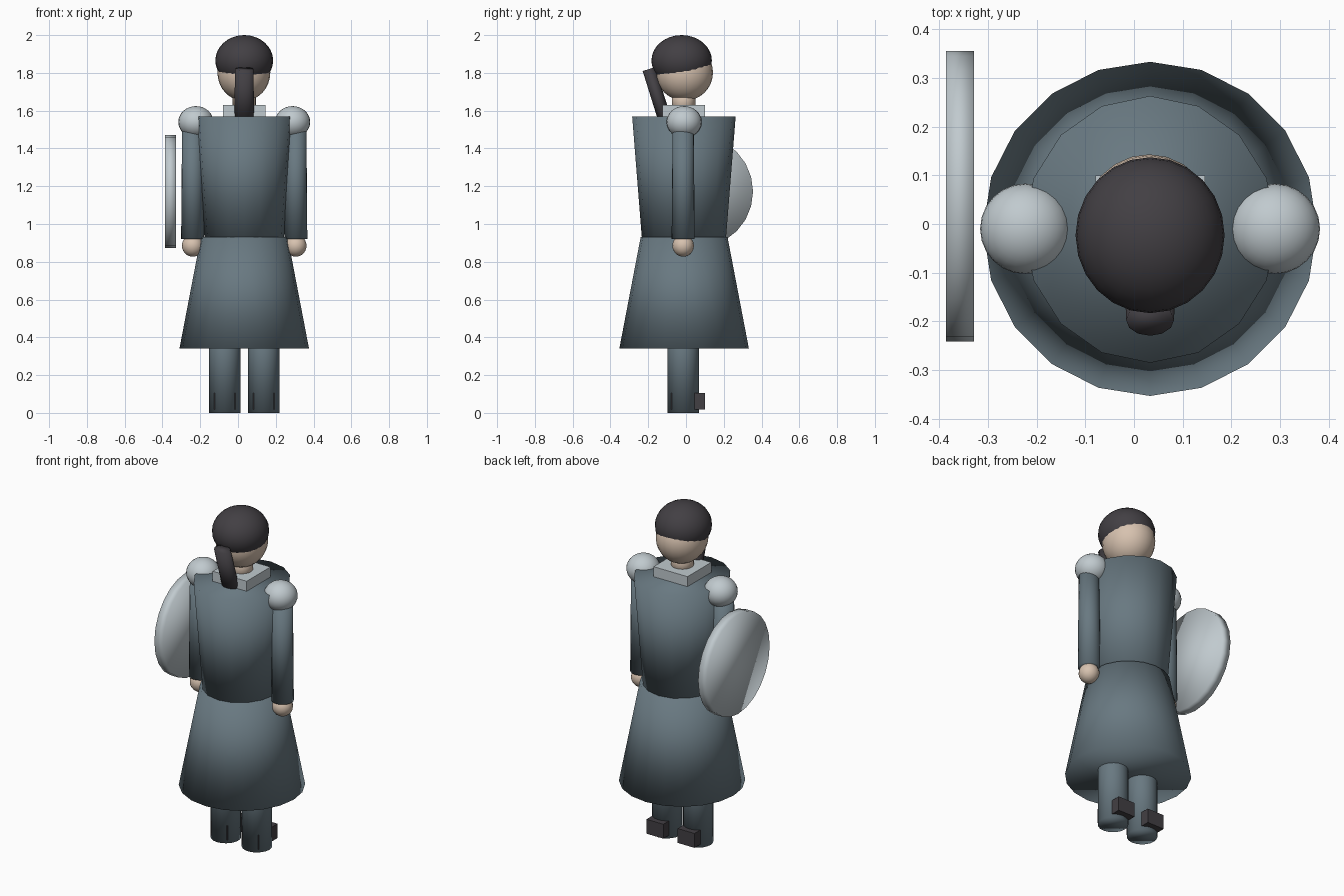
import bpy
from math import pi, atan2, hypot
from mathutils import Matrix

cube = bpy.data.objects.get("Cube")
if cube:
    bpy.data.objects.remove(cube, do_unlink=True)

CX, CY = 0.033, -0.01   # axis of the figure


def material(name, rgb):
    mat = bpy.data.materials.new(name)
    mat.use_nodes = True
    color = (*rgb, 1.0)
    mat.diffuse_color = color
    mat.node_tree.nodes["Principled BSDF"].inputs["Base Color"].default_value = color
    return mat


cloth = material("slate_cloth", (0.14, 0.19, 0.22))
steel = material("pale_steel", (0.53, 0.59, 0.62))
skin = material("skin", (0.68, 0.54, 0.43))
dark = material("dark_hair_leather", (0.055, 0.05, 0.057))


def finish(name, mat, smooth=True):
    obj = bpy.context.object
    obj.name = obj.data.name = name
    obj.data.materials.append(mat)
    for face in obj.data.polygons:
        face.use_smooth = smooth
    return obj


def cone(name, mat, x, y, z0, z1, r0, r1, sides=20, squash=1.0):
    """Capped upright cone or cylinder; squash scales its width in x."""
    bpy.ops.mesh.primitive_cone_add(vertices=sides, radius1=r0, radius2=r1,
                                    depth=z1 - z0, location=(x, y, (z0 + z1) / 2))
    obj = finish(name, mat)
    obj.data.transform(Matrix.Rotation(pi / 2, 4, 'Z') @ Matrix.Identity(4))
    obj.data.transform(Matrix.Diagonal((squash, 1, 1, 1)))
    return obj


def ellipsoid(name, mat, center, radii, segments=24, rings=16):
    bpy.ops.mesh.primitive_uv_sphere_add(segments=segments, ring_count=rings,
                                         radius=1, location=center)
    obj = finish(name, mat)
    obj.data.transform(Matrix.Diagonal((*radii, 1)))
    return obj


def box(name, mat, center, size):
    bpy.ops.mesh.primitive_cube_add(size=1, location=center)
    obj = finish(name, mat, smooth=False)
    obj.data.transform(Matrix.Diagonal((*size, 1)))
    return obj


# Coat: flared skirt and a torso widening to the shoulders
cone("coat_skirt", cloth, CX, CY, 0.34, 0.93, 0.343, 0.23)
cone("coat_torso", cloth, CX, CY - 0.001, 0.93, 1.57, 0.223, 0.274, 16, 0.945)

# Limbs, mirrored about the body axis
for side, s in (("left", 1), ("right", -1)):
    leg_x = CX + s * 0.103
    arm_x = CX + s * 0.273
    cone(side + "_leg", cloth, leg_x, -0.015, 0, 0.6, 0.083, 0.083)
    box(side + "_boot", dark, (leg_x, 0.01, 0.062), (0.112, 0.18, 0.086))
    cone(side + "_arm", cloth, arm_x, -0.015, 0.92, 1.54, 0.061, 0.056)
    ellipsoid(side + "_hand", skin, (arm_x, -0.015, 0.885), (0.057, 0.057, 0.058), 16, 12)
    ellipsoid(side + "_shoulder_guard", steel, (CX + s * 0.256, CY, 1.54),
              (0.093, 0.093, 0.084))

# Collar, neck and head
box("collar", steel, (CX, -0.013, 1.59), (0.225, 0.225, 0.08))
cone("neck", skin, CX, -0.013, 1.58, 1.72, 0.062, 0.062)
ellipsoid("head", skin, (CX - 0.002, -0.008, 1.802), (0.14, 0.151, 0.15))
ellipsoid("hair", dark, (CX, -0.023, 1.865), (0.153, 0.16, 0.135))

# Ponytail slanting from the hair down to the collar
top, low = (-0.197, 1.82), (-0.098, 1.51)
dy, dz = top[0] - low[0], top[1] - low[1]
tail = cone("ponytail", dark, CX, (top[0] + low[0]) / 2, 0, hypot(dy, dz),
            0.036, 0.034, 12, 1.45)
tail.location.z = (top[1] + low[1]) / 2
tail.rotation_euler.x = atan2(-dy, dz)

# Round shield beside the right arm
shield = cone("shield", steel, -0.357, 0.057, 0, 0.057, 0.298, 0.298, 24)
shield.location.z = 1.172
shield.rotation_euler.y = pi / 2
